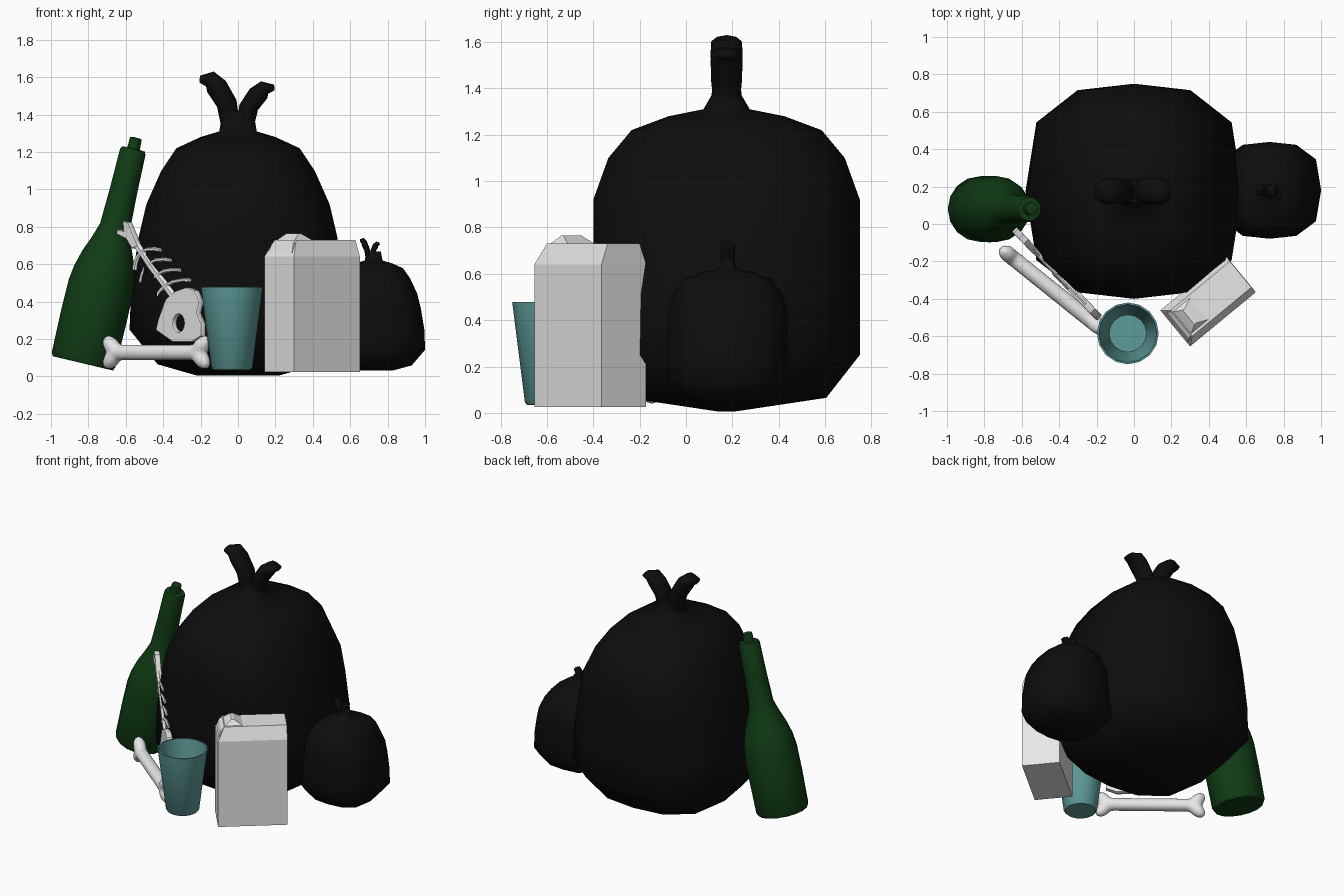
import bpy, bmesh, math
from mathutils import Vector, Matrix

if "Cube" in bpy.data.objects:
    bpy.data.objects.remove(bpy.data.objects["Cube"])


def material(name, rgb):
    m = bpy.data.materials.new(name)
    m.diffuse_color = (*rgb, 1)
    m.use_nodes = True
    m.node_tree.nodes["Principled BSDF"].inputs["Base Color"].default_value = m.diffuse_color
    return m


BLACK = material("bag_black", (0.004, 0.004, 0.004))
GREEN = material("glass_green", (0.005, 0.045, 0.007))
TEAL = material("cup_teal", (0.11, 0.33, 0.32))
WHITE = material("off_white", (0.8, 0.8, 0.8))


def mesh_object(name, verts, faces, mat, smooth=None):
    me = bpy.data.meshes.new(name)
    me.from_pydata([tuple(v) for v in verts], [], faces)
    bm = bmesh.new()
    bm.from_mesh(me)
    bmesh.ops.recalc_face_normals(bm, faces=bm.faces)
    bm.to_mesh(me)
    bm.free()
    ob = bpy.data.objects.new(name, me)
    bpy.context.collection.objects.link(ob)
    me.materials.append(mat)
    if smooth:
        select(ob)
        bpy.ops.object.shade_smooth_by_angle(angle=math.radians(smooth))
    return ob


def select(ob):
    bpy.ops.object.select_all(action='DESELECT')
    ob.select_set(True)
    bpy.context.view_layer.objects.active = ob


def loft(name, rings, mat, smooth=50):
    """Skin a list of equal rings and cap both ends."""
    n = len(rings[0])
    verts = [v for r in rings for v in r]
    faces = [(k * n + i, k * n + (i + 1) % n, (k + 1) * n + (i + 1) % n, (k + 1) * n + i)
             for k in range(len(rings) - 1) for i in range(n)]
    faces += [tuple(range(n)), tuple(range(len(verts) - n, len(verts)))]
    return mesh_object(name, verts, faces, mat, smooth)


def lathe(name, profile, n, mat, matrix, smooth=40):
    rings = [[matrix @ Vector((r * math.cos(2 * math.pi * i / n),
                               r * math.sin(2 * math.pi * i / n), z))
              for i in range(n)] for r, z in profile]
    return loft(name, rings, mat, smooth)


# Rounded-square cross-section of the bags, twelve points
Q = [(1, 0), (.9, .64), (.52, .94), (0, 1)]
half = Q + [(-x, y) for x, y in Q[-2:0:-1]]
SECTION = half + [(-x, -y) for x, y in half]
# Bag levels: z, half width, half depth
LEVELS = [(.005, .22, .03), (.065, .43, .43), (.25, .58, .575), (.5, .57, .575),
          (.75, .53, .575), (.92, .49, .575), (1.1, .41, .51), (1.22, .33, .41),
          (1.28, .2, .25), (1.31, .1, .1), (1.37, .09, .065), (1.42, .08, .06)]
# Tied ear: x, z, half width, half depth, direction
EAR = [(-.04, 1.34, .05, .06, (-.1, 1)), (-.06, 1.46, .055, .07, (-.35, 1)),
       (-.115, 1.55, .058, .072, (-.6, 1)), (-.15, 1.59, .045, .07, (-1, .5)),
       (-.205, 1.59, .018, .045, (-1, .1))]


def bag(name, origin, scale, ear_x, ear_z, ear_shift):
    def place(x, y, z):
        return Vector(origin) + Vector((x * scale[0], y * scale[1], z * scale[2]))
    loft(name + "_body", [[place(cx * rx, cy * ry, z) for cx, cy in SECTION]
                          for z, rx, ry in LEVELS], BLACK, 80)
    for side, sx, sz in (("left", 1, 1), ("right", -.95, .82)):
        rings = []
        for x, z, w, d, t in EAR:
            t = Vector(t).normalized()
            ring = []
            for i in range(10):
                a = 2 * math.pi * i / 10
                px = x + w * math.cos(a) * t.y
                pz = z - w * math.cos(a) * t.x
                ring.append(place(px * sx * ear_x + ear_shift, d * math.sin(a),
                                  1.34 + (pz - 1.34) * sz * ear_z))
            rings.append(ring)
        loft(f"{name}_{side}_ear", rings, BLACK, 70)


bag("large_bag", (0, .175, 0), (1, 1, 1), 1, 1, 0)
bag("small_bag", (.725, .18, .03), (.475, .45, .45), .56, .83, -.04)

# Bottle leaning on the large bag
lean = Matrix.Translation((-.83, .08, .07)) @ Matrix.Rotation(math.radians(13.3), 4, 'Y')
lathe("bottle", [(.165, 0), (.175, .02), (.178, .25), (.176, .42), (.165, .5), (.14, .59),
                 (.108, .67), (.082, .75), (.074, .95), (.07, 1.16), (.063, 1.178), (.034, 1.18),
                 (.032, 1.235), (.02, 1.24)], 16, GREEN, lean)

# Open cup with an inner wall
lathe("cup", [(.1, .035), (.11, .045), (.165, .478), (.155, .478), (.1, .06)],
      16, TEAL, Matrix.Translation((-.033, -.585, 0)))

# Carton with sloped shoulders and an opened spout
turn = Matrix.Translation((.396, -.413, 0)) @ Matrix.Rotation(math.radians(39.5), 4, 'Z')


def block(name, levels):
    """Levels: z, u min, u max, half v."""
    loft(name, [[turn @ Vector(p) for p in ((a, -v, z), (b, -v, z), (b, v, z), (a, v, z))]
                for z, a, b, v in levels], WHITE, None)


block("carton", [(.025, -.228, .228, .125), (.64, -.228, .228, .125), (.73, -.185, .226, .09)])
block("carton_spout", [(.66, -.222, -.03, .1), (.71, -.205, -.03, .09), (.765, -.135, -.12, .05)])

# Bone: shaft and four knobs fused into one smooth skin
A, B = Vector((-.65, -.18, .128)), Vector((-.22, -.525, .128))
axis = (B - A).normalized()
bm = bmesh.new()
turn_bone = axis.to_track_quat('Z', 'Y').to_matrix().to_4x4()
bmesh.ops.create_cone(bm, segments=16, radius1=.043, radius2=.043, depth=(B - A).length,
                      cap_ends=True, matrix=Matrix.Translation((A + B) / 2) @ turn_bone)
for end, out in ((A, -1), (B, 1)):
    for up in (-1, 1):
        d = (axis * out * .05 + Vector((0, 0, .055 * up)))
        m = d.to_track_quat('Z', 'Y').to_matrix().to_4x4()
        bmesh.ops.create_uvsphere(bm, u_segments=16, v_segments=10, radius=1,
                                  matrix=Matrix.Translation(end + d * .55) @ m
                                  @ Matrix.Diagonal((.044, .044, .072, 1)))
me = bpy.data.meshes.new("bone")
bm.to_mesh(me)
bm.free()
bone = bpy.data.objects.new("bone", me)
bpy.context.collection.objects.link(bone)
me.materials.append(WHITE)
rm = bone.modifiers.new("fuse", 'REMESH')
rm.mode, rm.voxel_size, rm.use_smooth_shade = 'VOXEL', .012, True
sm = bone.modifiers.new("soften", 'SMOOTH')
sm.factor, sm.iterations = .5, 5

# Fish skeleton: drawn in the front view, laid on a slanted upright plane
n = Vector((-1.04, -1, 0)).normalized()
plane = Matrix(((1, 0, n.x, 0), (-1.04, 0, n.y, -.695), (0, 1, 0, 0), (0, 0, 0, 1)))


def drawing(name, lines, closed, extrude, bevel):
    cu = bpy.data.curves.new(name, 'CURVE')
    cu.dimensions = '2D' if closed else '3D'
    cu.fill_mode = 'BOTH' if closed else 'FULL'
    cu.extrude, cu.bevel_depth, cu.bevel_resolution = extrude, bevel, 1
    cu.use_fill_caps = not closed
    for pts in lines:
        s = cu.splines.new('POLY')
        s.points.add(len(pts) - 1)
        for p, (x, y) in zip(s.points, pts):
            p.co = (x, y, 0, 1)
        s.use_cyclic_u = closed
    cu.materials.append(WHITE)
    ob = bpy.data.objects.new(name, cu)
    bpy.context.collection.objects.link(ob)
    ob.matrix_world = plane
    select(ob)
    bpy.ops.object.convert(target='MESH')
    bpy.ops.object.shade_smooth_by_angle(angle=math.radians(40))


head = [(-.37, .41), (-.32, .45), (-.265, .47), (-.225, .455), (-.2, .4), (-.215, .34), (-.19, .28),
        (-.19, .22), (-.235, .19), (-.335, .19), (-.42, .25), (-.41, .3)]
eye = [(-.305 + .036 * math.cos(i * math.pi / 7), .285 + .055 * math.sin(i * math.pi / 7))
       for i in range(14)]
drawing("fish_head", [head, eye], True, .014, .006)
drawing("fish_tail", [[(-.6, .825), (-.58, .82), (-.56, .77), (-.53, .7), (-.555, .69),
                       (-.585, .74), (-.635, .765), (-.63, .78), (-.595, .77)]], True, .014, .004)
drawing("fish_spine", [[(-.56, .73), (-.47, .6), (-.34, .42)]], False, 0, .018)
ribs = []
for i in range(4):
    bx, bz = -.515 + .043 * i, .665 - .06 * i
    size = .08 + .01 * i
    ribs.append([(bx + .8 * k * size + .6 * .045 * k * k, bz + .6 * k * size - .8 * .045 * k * k)
                 for k in (-1.1, -.8, -.4, 0, .4, .8, 1.1)])
drawing("fish_ribs", ribs, False, 0, .011)
